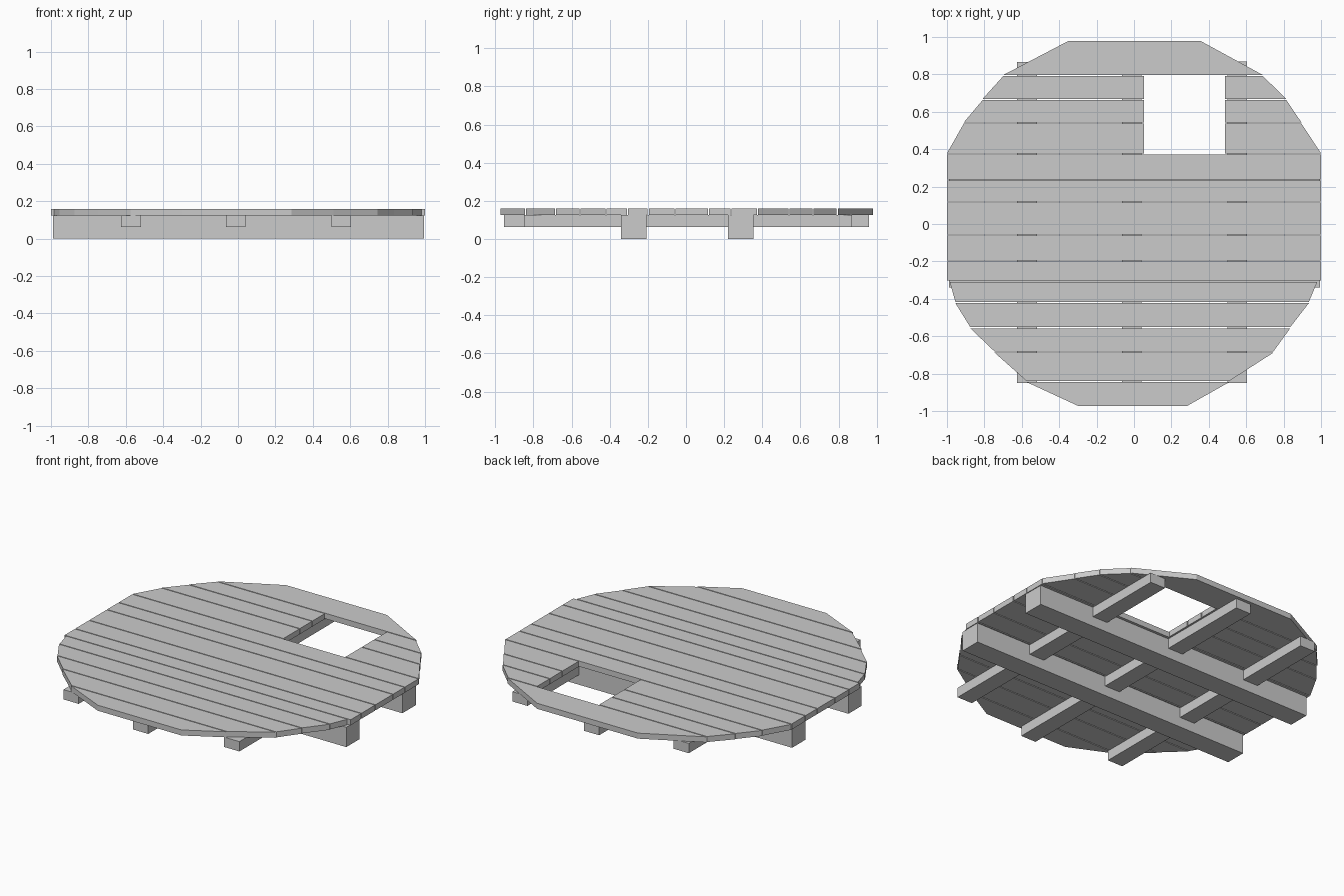
import bpy
import bmesh

if "Cube" in bpy.data.objects:
    bpy.data.objects.remove(bpy.data.objects["Cube"], do_unlink=True)

grey = bpy.data.materials.new("plain grey")
grey.use_nodes = True
colour = (0.6, 0.6, 0.6, 1)
grey.diffuse_color = colour
grey.node_tree.nodes["Principled BSDF"].inputs["Base Color"].default_value = colour

DECK_BOTTOM, DECK_TOP, GAP = 0.125, 0.16, 0.006


def prism(name, outline, z0, z1):
    """Extrude a flat counter-clockwise outline between two heights."""
    bm = bmesh.new()
    face = bm.faces.new([bm.verts.new((x, y, z0)) for x, y in outline])
    top = bmesh.ops.extrude_face_region(bm, geom=[face])["geom"]
    bmesh.ops.translate(bm, vec=(0, 0, z1 - z0),
                        verts=[v for v in top if isinstance(v, bmesh.types.BMVert)])
    bmesh.ops.recalc_face_normals(bm, faces=bm.faces)
    mesh = bpy.data.meshes.new(name)
    bm.to_mesh(mesh)
    bm.free()
    mesh.materials.append(grey)
    obj = bpy.data.objects.new(name, mesh)
    bpy.context.collection.objects.link(obj)
    return obj


def box(name, x0, x1, y0, y1, z0, z1):
    return prism(name, [(x0, y0), (x1, y0), (x1, y1), (x0, y1)], z0, z1)


# Deck edge from front to back: y, left end, right end at each plank joint
edge = [
    (-0.975, -0.30, 0.285), (-0.842, -0.575, 0.51), (-0.685, -0.745, 0.745),
    (-0.555, -0.875, 0.835), (-0.42, -0.955, 0.935), (-0.306, -0.985, 0.98),
    (-0.306, -1, 1), (-0.198, -1, 1), (-0.058, -1, 1), (0.118, -1, 1),
    (0.236, -1, 1), (0.375, -1, 1), (0.54, -0.91, 0.895),
    (0.665, -0.81, 0.815), (0.793, -0.70, 0.69), (0.982, -0.35, 0.355),
]
hatch_x0, hatch_x1, hatch_y0, hatch_y1 = 0.053, 0.487, 0.375, 0.793

# Planks, split in two where they meet the hatch
for i, ((ya, la, ra), (yb, lb, rb)) in enumerate(zip(edge, edge[1:])):
    if ya == yb:
        continue
    y0, y1 = ya + GAP / 2, yb - GAP / 2
    if hatch_y0 <= (ya + yb) / 2 <= hatch_y1:
        spans = [(la, hatch_x0, lb, hatch_x0), (hatch_x1, ra, hatch_x1, rb)]
    else:
        spans = [(la, ra, lb, rb)]
    for a0, a1, b0, b1 in spans:
        prism(f"deck_plank_{i}", [(a0, y0), (a1, y0), (b1, y1), (b0, y1)],
              DECK_BOTTOM, DECK_TOP)

# Two heavy beams running side to side
box("front_beam", -0.99, 0.995, -0.34, -0.208, 0, DECK_BOTTOM)
box("back_beam", -0.99, 0.995, 0.22, 0.355, 0, DECK_BOTTOM)

# Three lighter joists running front to back
for name, x, y0, y1 in (("right_joist", -0.572, -0.85, 0.865),
                        ("middle_joist", -0.012, -0.955, 0.96),
                        ("left_joist", 0.552, -0.85, 0.87)):
    box(name, x - 0.053, x + 0.053, y0, y1, 0.063, DECK_BOTTOM)
